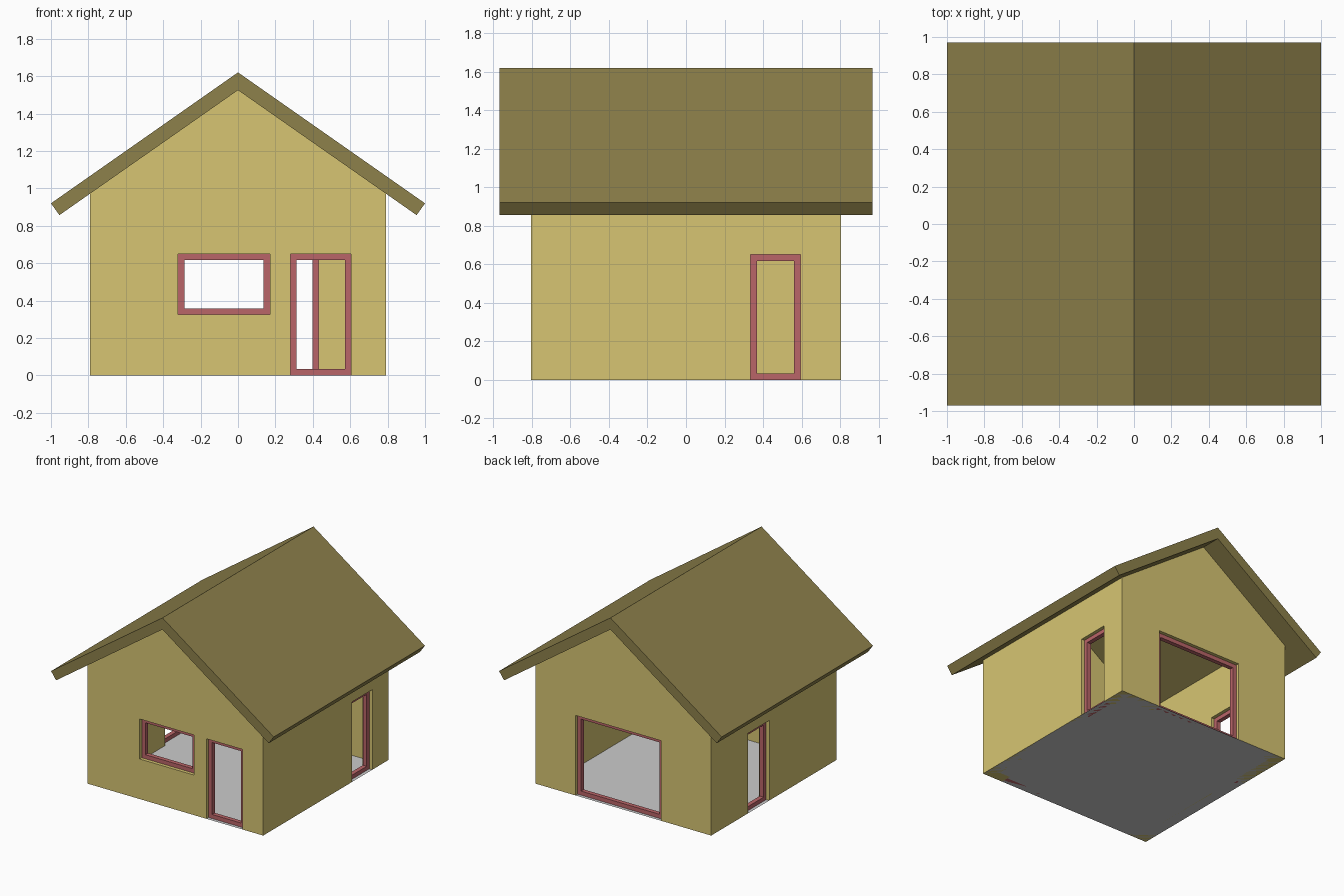
import bpy
import bmesh

if "Cube" in bpy.data.objects:
    bpy.data.objects.remove(bpy.data.objects["Cube"])

W, D = 0.79, 0.805        # half width and half depth of the walls
T = 0.09                  # wall thickness
APEX, SLOPE = 1.525, 0.697
FRAME, FRAME_DEPTH = 0.033, 0.035


def material(name, rgb):
    m = bpy.data.materials.new(name)
    m.diffuse_color = (*rgb, 1)
    m.use_nodes = True
    m.node_tree.nodes["Principled BSDF"].inputs["Base Color"].default_value = m.diffuse_color
    return m


wall_mat = material("yellow_wall", (0.68, 0.56, 0.17))
roof_mat = material("olive_roof", (0.27, 0.22, 0.07))
frame_mat = material("red_frame", (0.49, 0.13, 0.14))


def finish(name, bm, mat=None):
    bmesh.ops.recalc_face_normals(bm, faces=bm.faces)
    me = bpy.data.meshes.new(name)
    bm.to_mesh(me)
    bm.free()
    ob = bpy.data.objects.new(name, me)
    bpy.context.collection.objects.link(ob)
    if mat:
        me.materials.append(mat)
    return ob


def prism(name, profile, y0, y1, mat=None):
    """Extrude an x-z outline along y."""
    bm = bmesh.new()
    face = bm.faces.new([bm.verts.new((x, y0, z)) for x, z in profile])
    new = bmesh.ops.extrude_face_region(bm, geom=[face])["geom"]
    verts = [g for g in new if isinstance(g, bmesh.types.BMVert)]
    bmesh.ops.translate(bm, verts=verts, vec=(0, y1 - y0, 0))
    return finish(name, bm, mat)


def add_box(bm, lo, hi):
    verts = bmesh.ops.create_cube(bm, size=1)["verts"]
    for v in verts:
        v.co = [(a + b) / 2 + c * (b - a) for a, b, c in zip(lo, hi, v.co)]


def box(name, lo, hi):
    bm = bmesh.new()
    add_box(bm, lo, hi)
    return finish(name, bm)


def cut(target, cutter):
    mod = target.modifiers.new(cutter.name, "BOOLEAN")
    mod.operation = "DIFFERENCE"
    mod.solver = "EXACT"
    mod.object = cutter
    bpy.context.view_layer.objects.active = target
    bpy.ops.object.modifier_apply(modifier=mod.name)
    bpy.data.objects.remove(cutter, do_unlink=True)


# Gabled wall shell, open underneath and at the roof
eave = APEX - W * SLOPE
walls = prism("walls", [(-W, 0), (W, 0), (W, eave), (0, APEX), (-W, eave)],
              -D, D, wall_mat)
wi = W - T
cut(walls, prism("room_cutter", [(-wi, -0.2), (wi, -0.2), (wi, 2), (-wi, 2)],
                 -D + T, D - T))

# Openings: name, wall axis (0 = side wall, 1 = gable wall), sign, start, end, bottom, top
openings = [
    ("front_window", 1, -1, -0.32, 0.17, 0.325, 0.65),
    ("front_door", 1, -1, 0.28, 0.605, 0, 0.65),
    ("back_window", 1, 1, -0.34, 0.43, 0, 0.65),
    ("right_door", 0, 1, 0.335, 0.595, 0, 0.65),
    ("left_door", 0, -1, 0.06, 0.33, 0, 0.65),
]

for name, axis, sign, a, b, z0, z1 in openings:
    mid = sign * ((D if axis else W) - T / 2)

    def corner(u, depth, z):
        return (u, mid + depth, z) if axis else (mid + depth, u, z)

    # Hole through the wall
    low = z0 if z0 > 0 else -0.1
    cut(walls, box(name + "_cutter", corner(a, -T, low), corner(b, T, z1)))

    # Frame of four bars, centred in the wall
    h, f = FRAME_DEPTH / 2, FRAME
    bm = bmesh.new()
    for u0, u1, v0, v1 in [(a, a + f, z0, z1), (b - f, b, z0, z1),
                           (a + f, b - f, z0, z0 + f), (a + f, b - f, z1 - f, z1)]:
        add_box(bm, corner(u0, -h, v0), corner(u1, h, v1))
    finish(name + "_frame", bm, frame_mat)

# Roof slab with overhang
prism("roof", [(0, 1.62), (1.0, 0.92), (0.955, 0.857), (0, APEX),
               (-0.955, 0.857), (-1.0, 0.92)], -0.97, 0.97, roof_mat)

# Thin floor
bm = bmesh.new()
bm.faces.new([bm.verts.new((x, y, 0)) for x, y in
              [(-W, -D), (W, -D), (W, D), (-W, D)]])
finish("floor", bm)
